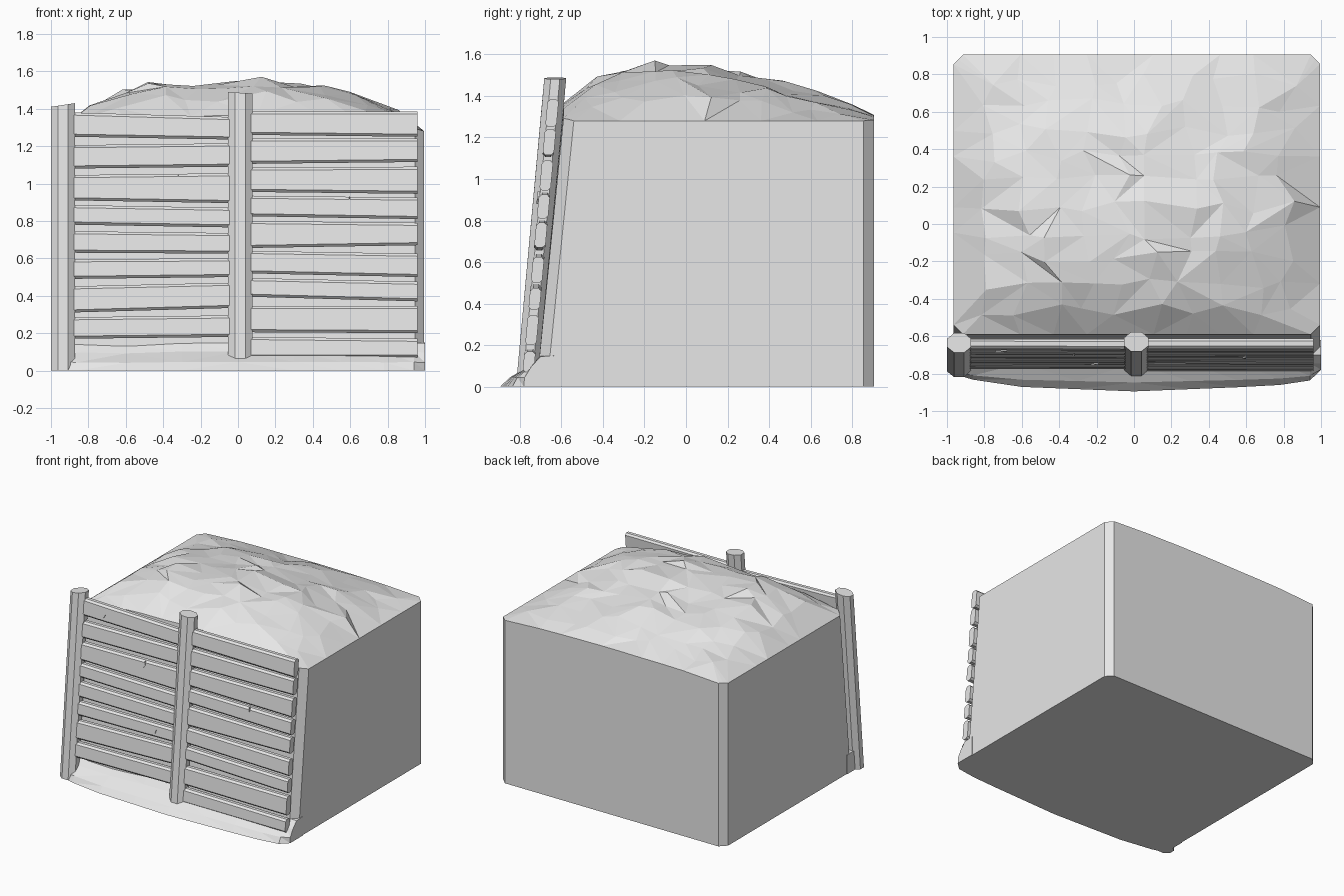
import bpy, bmesh, math, random

random.seed(4)
cube = bpy.data.objects.get("Cube")
if cube:
    bpy.data.objects.remove(cube, do_unlink=True)

grey = bpy.data.materials.new("plain_grey")
grey.use_nodes = True
grey.diffuse_color = (0.8, 0.8, 0.8, 1)
grey.node_tree.nodes["Principled BSDF"].inputs["Base Color"].default_value = (0.8, 0.8, 0.8, 1)


def finish(name, bm):
    bmesh.ops.recalc_face_normals(bm, faces=bm.faces[:])
    mesh = bpy.data.meshes.new(name)
    bm.to_mesh(mesh)
    bm.free()
    mesh.materials.append(grey)
    obj = bpy.data.objects.new(name, mesh)
    bpy.context.collection.objects.link(obj)
    return obj


def loft(name, rings, triangles=False):
    """Closed rings joined in order and capped at both ends."""
    bm = bmesh.new()
    loops = [[bm.verts.new(p) for p in ring] for ring in rings]
    n = len(loops[0])
    for a, b in zip(loops, loops[1:]):
        for i in range(n):
            j = (i + 1) % n
            bm.faces.new((a[i], a[j], b[j], b[i]))
    bm.faces.new(loops[0])
    bm.faces.new(loops[-1])
    if triangles:
        bmesh.ops.triangulate(bm, faces=bm.faces[:])
    return finish(name, bm)


def curve(points, t):
    """Piecewise linear lookup."""
    if t <= points[0][0]:
        return points[0][1]
    for (a, u), (b, v) in zip(points, points[1:]):
        if t <= b:
            return u + (v - u) * (t - a) / (b - a)
    return points[-1][1]


def lean(z):
    """Depth of the sloping fence at height z."""
    return -0.63 - 0.092 * (1.48 - z)


# Earth block with a faceted mound on top
X0, X1, Y0, Y1, CUT = -0.965, 0.995, -0.59, 0.905, 0.05
ACROSS = [(-0.965, 0), (-0.87, .33), (-0.75, .62), (-0.5, .9), (-0.3, .88),
          (0, 1), (0.2, .97), (0.6, .72), (0.85, .4), (0.995, 0)]
ALONG = [(-0.59, .3), (-0.47, .68), (-0.27, .95), (-0.1, 1),
         (0.12, .95), (0.55, .58), (0.75, .33), (0.905, .1)]
N = 11
bm = bmesh.new()
grid = []
for j in range(N + 1):
    row = []
    for i in range(N + 1):
        x = X0 + (X1 - X0) * i / N
        y = Y0 + (Y1 - Y0) * j / N
        edge_x, edge_y = i in (0, N), j in (0, N)
        sx, sy = (1 if i > N / 2 else -1), (1 if j > N / 2 else -1)
        if edge_x and edge_y:
            x, y = x - sx * CUT / 2, y - sy * CUT / 2
        elif edge_y and i in (1, N - 1):
            x = (X1 if sx > 0 else X0) - sx * CUT
        elif edge_x and j in (1, N - 1):
            y = (Y1 if sy > 0 else Y0) - sy * CUT
        bump = 0
        if not (edge_x or edge_y):
            x += random.uniform(-0.055, 0.055)
            y += random.uniform(-0.04, 0.04)
            bump = random.uniform(-0.025, 0.012)
        z = 1.28 + 0.29 * curve(ACROSS, x) * curve(ALONG, y) + bump
        row.append(bm.verts.new((x, y, z)))
    grid.append(row)
for j in range(N):
    for i in range(N):
        quad = (grid[j][i], grid[j][i + 1], grid[j + 1][i + 1], grid[j + 1][i])
        if random.random() < 0.5:
            bm.faces.new(quad[:3])
            bm.faces.new((quad[0], quad[2], quad[3]))
        else:
            bm.faces.new((quad[0], quad[1], quad[3]))
            bm.faces.new(quad[1:])
rim = [e for e in bm.edges if e.is_boundary]
skirt = bmesh.ops.extrude_edge_only(bm, edges=rim)["geom"]
for v in [g for g in skirt if isinstance(g, bmesh.types.BMVert)]:
    v.co.z = 0
    if v.co.y < Y0 + CUT + 0.01:
        v.co.y -= 0.13
bmesh.ops.holes_fill(bm, edges=[e for e in bm.edges if e.is_boundary], sides=0)
finish("earth_block", bm)

# Sloping soil at the foot of the fence
TOE = [(-0.97, -0.80), (-0.75, -0.865), (0, -0.895), (0.75, -0.865), (0.95, -0.835), (1, -0.78)]
rings = []
for x in (-0.97, -0.86, -0.6, -0.3, 0, 0.3, 0.55, 0.78, 0.94, 1):
    toe = curve(TOE, x)
    h = random.uniform(0.85, 1.05)
    rings.append([(x, toe, 0), (x, toe * 0.6 - 0.31, 0.045 * h), (x, -0.745, 0.10 * h),
                  (x, -0.70, 0.15 * h), (x, -0.62, 0.15), (x, -0.62, 0)])
loft("soil_foot", rings, True)


# Octagonal leaning posts
def post(name, x, z0, z1, tilt):
    def ring(z, t):
        pts = []
        for k in range(8):
            a = math.pi / 8 + k * math.pi / 4
            px = 0.07 * math.cos(a)
            pts.append((x + px, lean(z) + 0.057 * math.sin(a), z + t * px))
        return pts
    loft(name, [ring(z0, 0), ring(z1, tilt)])


post("side_post", -0.935, 0, 1.42, 0.15)
post("middle_post", 0.012, 0.0, 1.485, -0.06)


# Chamfered planks, each with slightly tilted ends
def plank(name, ends):
    rings = []
    for x, low, high in ends:
        t, c = 0.027, 0.014
        section = [(-t, low + c), (-t, high - c), (-t + c, high), (t - c, high),
                   (t, high - c), (t, low + c), (t - c, low), (-t + c, low)]
        rings.append([(x, lean(z) + d, z) for d, z in section])
    loft(name, rings)


# left low, left high, right low, right high
LEFT = [(1.25, 1.38, 1.235, 1.355), (1.08, 1.205, 1.09, 1.215), (0.91, 1.045, 0.895, 1.055),
        (0.78, 0.885, 0.765, 0.87), (0.63, 0.745, 0.625, 0.735), (0.49, 0.595, 0.50, 0.60),
        (0.31, 0.45, 0.335, 0.47), (0.17, 0.285, 0.18, 0.295)]
RIGHT = [(1.26, 1.385, 1.25, 1.385), (1.105, 1.24, 1.115, 1.24), (0.955, 1.085, 0.945, 1.09),
         (0.825, 0.935, 0.81, 0.925), (0.655, 0.80, 0.67, 0.79), (0.52, 0.64, 0.50, 0.625),
         (0.395, 0.495, 0.37, 0.475), (0.205, 0.345, 0.20, 0.345), (0.07, 0.18, 0.07, 0.17)]
for side, x0, x1, rows in (("near", -0.90, -0.02, LEFT), ("far", 0.04, 0.96, RIGHT)):
    for k, (a, b, c, d) in enumerate(rows):
        plank(f"{side}_plank_{k + 1}", [(x0, a, b), (x1, c, d)])

# Small raised splinters on the planks
for k, (x, z, dx, dz) in enumerate([(-0.74, 1.26, 0.06, 0.05), (-0.33, 1.0, 0.01, 0.05),
                                    (-0.23, 0.51, 0.04, 0.05), (0.58, 0.88, 0.02, 0.06)]):
    def tri(lift):
        pts = [(x, z), (x + dx, z + dz), (x + dx * 0.6 + 0.008, z + dz * 0.4)]
        return [(px, lean(pz) - 0.027 - lift, pz) for px, pz in pts]
    loft(f"splinter_{k + 1}", [tri(-0.005), tri(0.008)])
